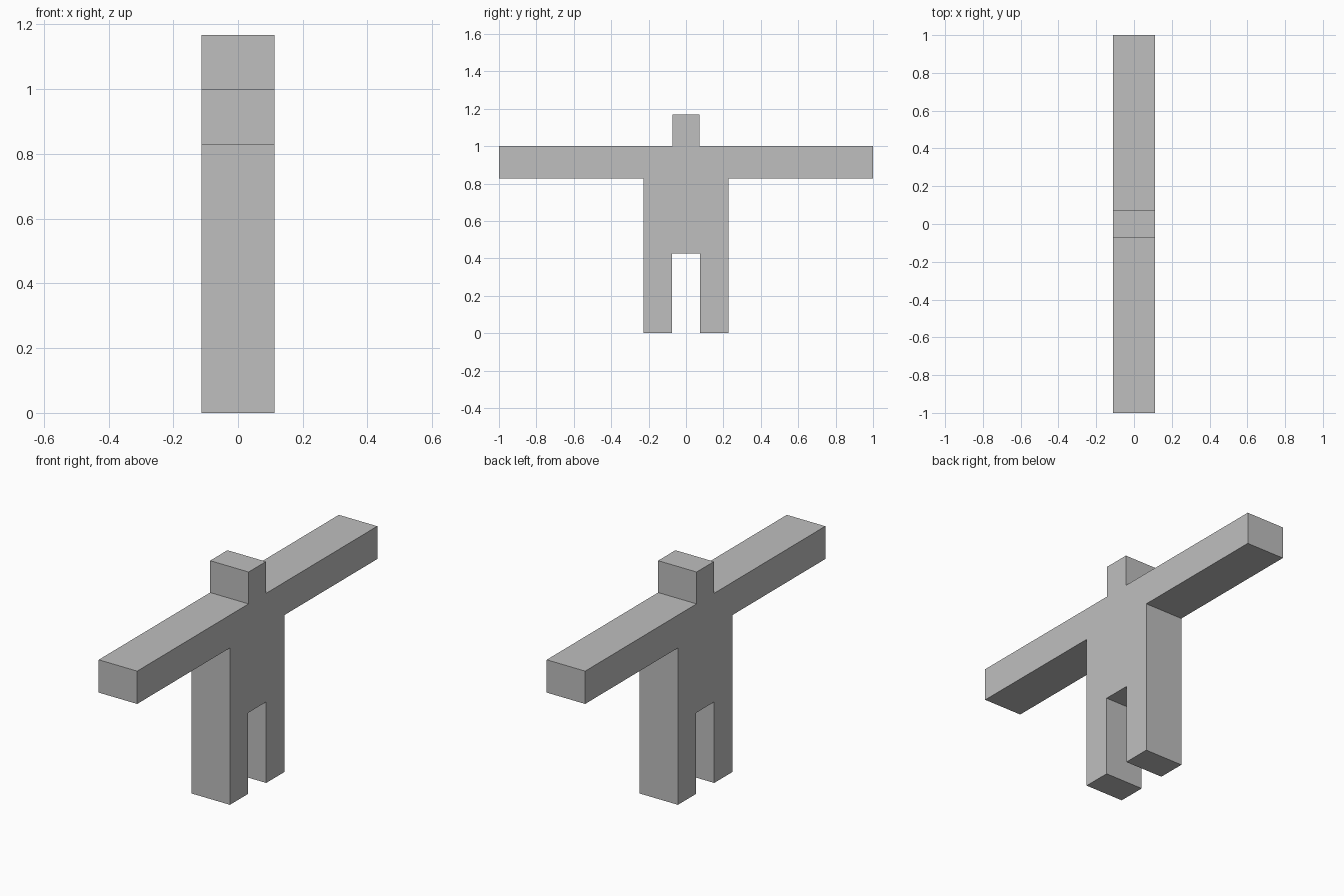
import bpy
import bmesh

if "Cube" in bpy.data.objects:
    bpy.data.objects.remove(bpy.data.objects["Cube"])

HALF_DEPTH = 0.112

# Half outline (y, z) from crotch centre round to the top of the head
half = [(0.075, 0.427), (0.075, 0.0), (0.227, 0.0), (0.227, 0.827),
        (1.0, 0.827), (1.0, 1.0), (0.072, 1.0), (0.072, 1.168)]
outline = half + [(-y, z) for y, z in reversed(half)]

# Flat figure: profile extruded along x
bm = bmesh.new()
face = bm.faces.new([bm.verts.new((-HALF_DEPTH, y, z)) for y, z in outline])
result = bmesh.ops.extrude_face_region(bm, geom=[face])
moved = [g for g in result["geom"] if isinstance(g, bmesh.types.BMVert)]
bmesh.ops.translate(bm, verts=moved, vec=(2 * HALF_DEPTH, 0, 0))
bmesh.ops.recalc_face_normals(bm, faces=bm.faces)

mesh = bpy.data.meshes.new("figure_body")
bm.to_mesh(mesh)
bm.free()
figure = bpy.data.objects.new("figure_body", mesh)
bpy.context.collection.objects.link(figure)

# Plain grey
grey = bpy.data.materials.new("plain_grey")
grey.diffuse_color = (0.52, 0.52, 0.52, 1.0)
grey.use_nodes = True
grey.node_tree.nodes["Principled BSDF"].inputs["Base Color"].default_value = grey.diffuse_color
mesh.materials.append(grey)
